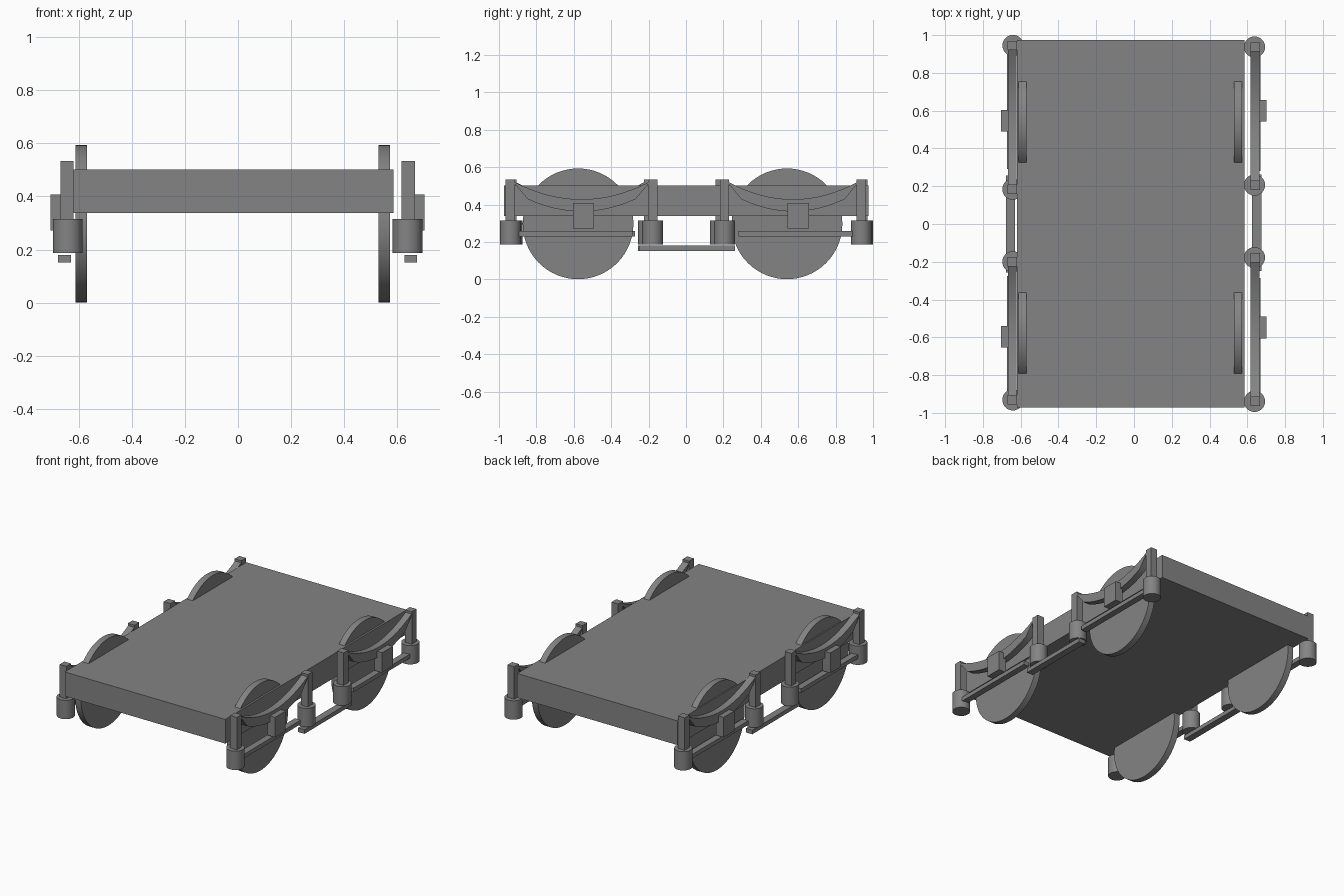
import bpy, bmesh, math
from mathutils import Matrix

if "Cube" in bpy.data.objects:
    bpy.data.objects.remove(bpy.data.objects["Cube"])

dark = bpy.data.materials.new("dark_grey")
dark.diffuse_color = (0.23, 0.23, 0.23, 1)
dark.use_nodes = True
dark.node_tree.nodes["Principled BSDF"].inputs["Base Color"].default_value = dark.diffuse_color


def finish(name, bm, smooth=False):
    bmesh.ops.recalc_face_normals(bm, faces=bm.faces)
    me = bpy.data.meshes.new(name)
    bm.to_mesh(me)
    bm.free()
    me.materials.append(dark)
    ob = bpy.data.objects.new(name, me)
    bpy.context.collection.objects.link(ob)
    if smooth:
        bpy.ops.object.select_all(action='DESELECT')
        ob.select_set(True)
        bpy.context.view_layer.objects.active = ob
        bpy.ops.object.shade_smooth_by_angle(angle=math.radians(30))
    return ob


def box(name, x, y, z, m=Matrix()):
    bm = bmesh.new()
    size = [b - a for a, b in (x, y, z)]
    mid = [(a + b) / 2 for a, b in (x, y, z)]
    bmesh.ops.create_cube(bm, size=1, matrix=m @ Matrix.Translation(mid) @ Matrix.Diagonal((*size, 1)))
    return finish(name, bm)


def cylinder(name, centre, radius, depth, axis='Z', segments=32, m=Matrix()):
    bm = bmesh.new()
    rot = Matrix.Rotation(math.pi / 2, 4, 'Y') if axis == 'X' else Matrix()
    bmesh.ops.create_cone(bm, cap_ends=True, segments=segments, radius1=radius, radius2=radius,
                          depth=depth, matrix=m @ Matrix.Translation(centre) @ rot)
    return finish(name, bm, True)


def leaf_spring(name, x, mid, half, m):
    # sagging crescent with slanted ends, extruded across x
    n = 16
    steps = [2 * i / n - 1 for i in range(n + 1)]
    top = [(mid + half * s, 0.428 + 0.098 * s * s) for s in steps]
    low = [(mid + half * 0.78 * s, 0.363 + 0.066 * s * s) for s in steps]
    bm = bmesh.new()
    face = bm.faces.new([bm.verts.new(m @ Matrix.Translation((x[0], y, z)).translation)
                         for y, z in top + low[::-1]])
    ext = bmesh.ops.extrude_face_region(bm, geom=[face])
    shift = m.to_3x3() @ Matrix.Translation((x[1] - x[0], 0, 0)).translation
    bmesh.ops.translate(bm, vec=shift, verts=[v for v in ext['geom'] if isinstance(v, bmesh.types.BMVert)])
    finish(name, bm, True)


# Deck
box("deck", (-0.62, 0.585), (-0.972, 0.975), (0.338, 0.502))

# Wheels
for x in (-0.590, 0.551):
    for y in (-0.577, 0.54):
        cylinder("wheel", (x, y, 0.297), 0.296, 0.043, 'X', 64)

# Side frames: the left one is the right one turned half round
half_turn = Matrix.Translation((-0.003, 0.006, 0)) @ Matrix.Rotation(math.pi, 4, 'Z')
for side, m, boxes in (("right", Matrix(), (-0.548, 0.6)),
                       ("left", half_turn, (-0.54, 0.603))):
    # posts with round feet
    for y in (-0.939, -0.178, 0.206, 0.937):
        box(side + "_post", (0.616, 0.666), (y - 0.025, y + 0.025), (0.3, 0.534), m)
        cylinder(side + "_post_foot", (0.638, y, 0.25), 0.056, 0.128, m=m)
    # springs
    for mid, half in ((-0.558, 0.37), (0.572, 0.355)):
        leaf_spring(side + "_leaf_spring", (0.618, 0.664), mid, half, m)
    # axle boxes
    for y in boxes:
        box(side + "_axle_box", (0.645, 0.702), (y - 0.057, y + 0.057), (0.271, 0.407), m)
    # tie bars
    box(side + "_front_tie_bar", (0.626, 0.67), (-0.895, -0.285), (0.23, 0.258), m)
    box(side + "_rear_tie_bar", (0.626, 0.67), (0.28, 0.89), (0.23, 0.258), m)
    box(side + "_centre_tie_bar", (0.626, 0.674), (-0.25, 0.262), (0.152, 0.18), m)
